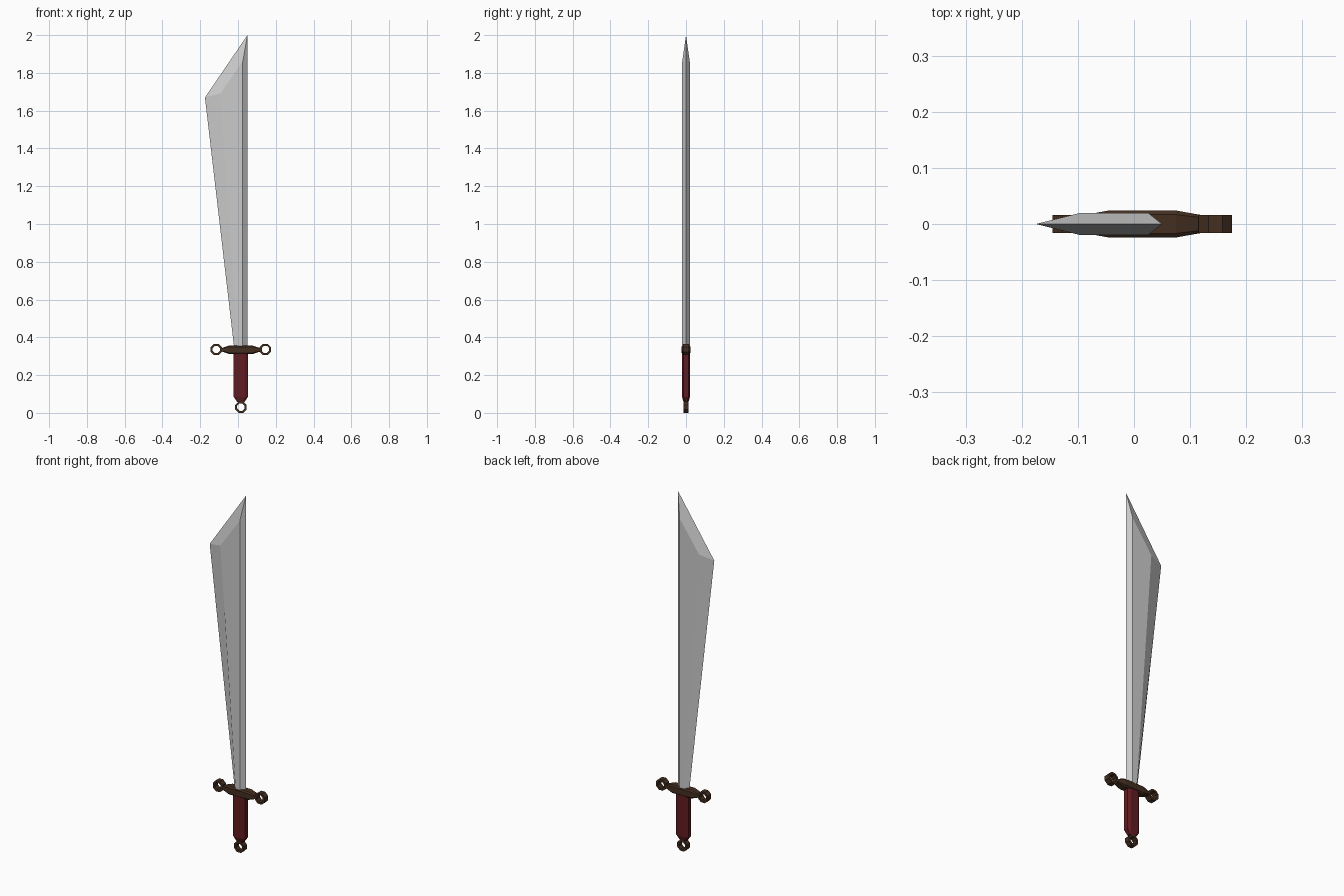
import bpy, bmesh, math

if "Cube" in bpy.data.objects:
    bpy.data.objects.remove(bpy.data.objects["Cube"])

CX = 0.015  # hilt axis


def material(name, rgb):
    m = bpy.data.materials.new(name)
    m.diffuse_color = (*rgb, 1)
    m.use_nodes = True
    m.node_tree.nodes["Principled BSDF"].inputs["Base Color"].default_value = m.diffuse_color
    return m


brown = material("dark_bronze", (0.06, 0.028, 0.015))
red = material("red_leather", (0.12, 0.012, 0.015))


def finish(bm, name, mat=None):
    bmesh.ops.recalc_face_normals(bm, faces=bm.faces)
    me = bpy.data.meshes.new(name)
    bm.to_mesh(me)
    bm.free()
    ob = bpy.data.objects.new(name, me)
    bpy.context.collection.objects.link(ob)
    if mat:
        me.materials.append(mat)
    return ob


def loft(name, loops, mat=None):
    """Skin a stack of equal-length closed loops and cap both ends."""
    bm = bmesh.new()
    rows = [[bm.verts.new(p) for p in loop] for loop in loops]
    n = len(rows[0])
    for a, b in zip(rows, rows[1:]):
        for i in range(n):
            j = (i + 1) % n
            bm.faces.new((a[i], a[j], b[j], b[i]))
    bm.faces.new(rows[0][::-1])
    bm.faces.new(rows[-1])
    return finish(bm, name, mat)


def chamfered(hu, hv, c):
    """Octagonal section with half sizes hu, hv and corner cut c (fraction)."""
    u, v = hu * (1 - c), hv * (1 - c)
    return [(hu, -v), (hu, v), (u, hv), (-u, hv),
            (-hu, v), (-hu, -v), (-u, -hv), (u, -hv)]


def ring(name, x, z, half_depth, outer=0.03, inner=0.019, sides=8):
    """Flat-sided ring in the xz plane."""
    bm = bmesh.new()
    k = 1 / math.cos(math.pi / sides)
    profile = [(outer * k, -half_depth), (outer * k, half_depth),
               (inner * k, half_depth), (inner * k, -half_depth)]
    rows = []
    for i in range(sides):
        a = 2 * math.pi * (i + 0.5) / sides
        rows.append([bm.verts.new((x + r * math.cos(a), y, z + r * math.sin(a)))
                     for r, y in profile])
    for i in range(sides):
        a, b = rows[i], rows[(i + 1) % sides]
        for j in range(4):
            k2 = (j + 1) % 4
            bm.faces.new((a[j], a[k2], b[k2], b[j]))
    return finish(bm, name, brown)


# Blade: outer edge outline at y=0, raised flat on both faces
edge = [(-0.02, 0.34), (0.05, 0.34), (0.05, 2.0), (-0.175, 1.67)]
flat = [(0.0, 0.34), (0.025, 0.34), (0.025, 1.86), (-0.095, 1.69)]
loft("blade", [[(x, -0.02, z) for x, z in flat],
               [(x, 0, z) for x, z in edge],
               [(x, 0.02, z) for x, z in flat]])

# Grip: octagonal bar tapering at the pommel end
grip = [(0.058, 0.02, 0.013), (0.085, 0.038, 0.021), (0.33, 0.038, 0.021)]
loft("grip", [[(CX + u, v, z) for u, v in chamfered(hx, hy, 0.4)]
              for z, hx, hy in grip], red)

# Crossguard: swollen centre narrowing toward the rings
guard = [(0.105, 0.016, 0.008), (0.06, 0.024, 0.023)]
stations = [(-x, d, h) for x, d, h in guard] + [(x, d, h) for x, d, h in guard[::-1]]
loft("crossguard", [[(CX + x, u, 0.334 + v) for u, v in chamfered(d, h, 0.3)]
                    for x, d, h in stations], brown)

# End rings and pommel ring
for side, label in ((-1, "left"), (1, "right")):
    ring(label + "_guard_ring", CX + side * 0.13, 0.336, 0.016)
ring("pommel_ring", CX, 0.03, 0.014)
